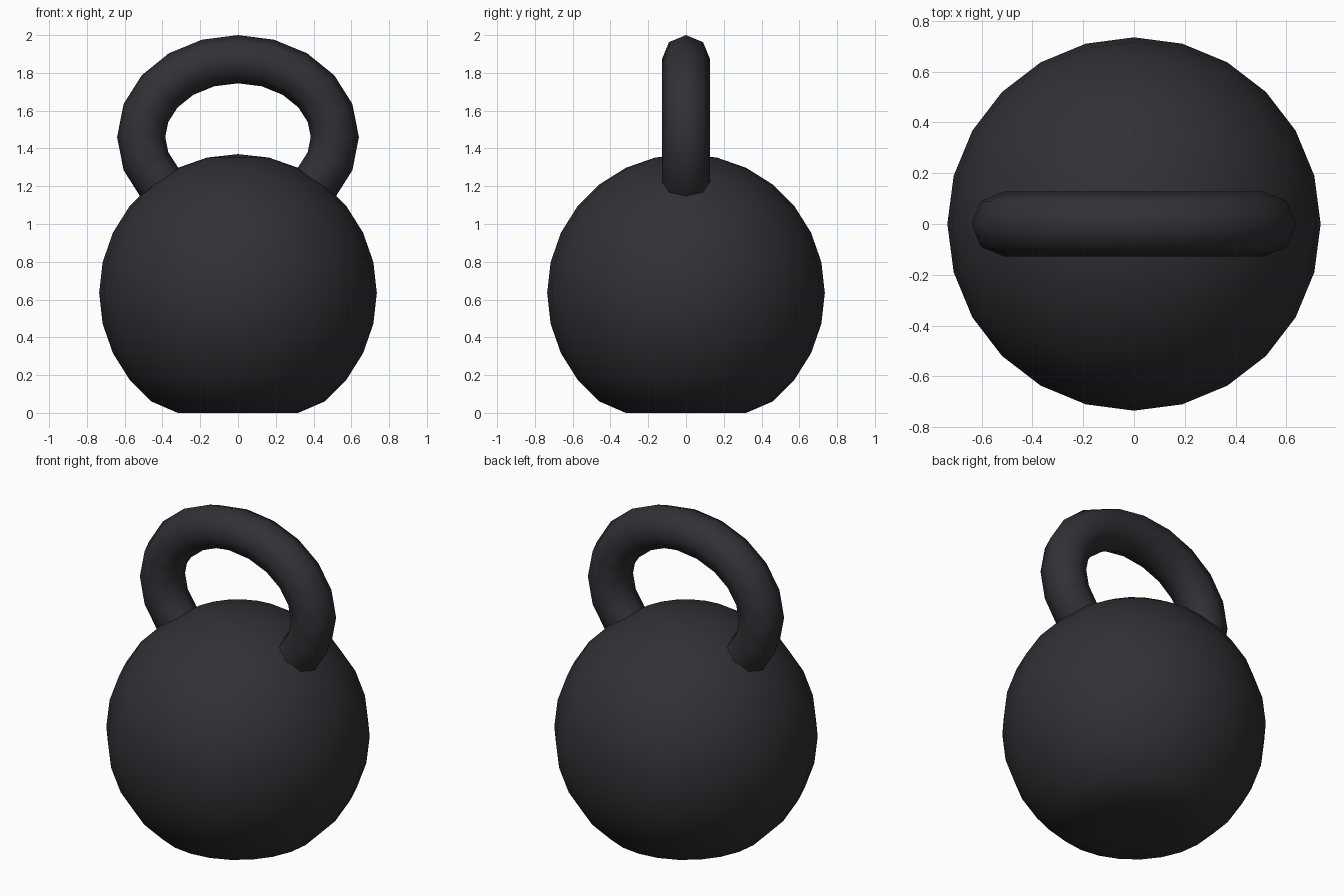
import bpy
import bmesh
from math import sin, cos, tau
from mathutils import Vector

cube = bpy.data.objects.get("Cube")
if cube:
    bpy.data.objects.remove(cube, do_unlink=True)

# Dark cast iron
iron = bpy.data.materials.new("dark_iron")
iron.use_nodes = True
iron.diffuse_color = (0.03, 0.03, 0.037, 1)
iron.node_tree.nodes["Principled BSDF"].inputs["Base Color"].default_value = iron.diffuse_color


def make_object(name, bm):
    """Turn a bmesh into a smooth iron object."""
    bmesh.ops.recalc_face_normals(bm, faces=bm.faces)
    for face in bm.faces:
        face.smooth = True
    mesh = bpy.data.meshes.new(name)
    bm.to_mesh(mesh)
    bm.free()
    mesh.materials.append(iron)
    obj = bpy.data.objects.new(name, mesh)
    bpy.context.collection.objects.link(obj)
    return obj


# Ball, with its underside pressed flat on the floor
BALL_RADIUS, BALL_Z = 0.735, 0.635
bm = bmesh.new()
bmesh.ops.create_uvsphere(bm, u_segments=24, v_segments=14, radius=BALL_RADIUS)
for vert in bm.verts:
    vert.co.z = max(0, vert.co.z + BALL_Z)
make_object("ball", bm)

# Handle: an octagonal tube swept round an upright oval, sunk into the ball
HALF_WIDTH, HALF_HEIGHT, TUBE, HANDLE_Z = 0.5125, 0.4125, 0.1275, 1.46
STEPS, SIDES = 20, 8
bm = bmesh.new()
rings = []
for i in range(STEPS):
    u = tau * i / STEPS
    centre = Vector((HALF_WIDTH * sin(u), 0, HANDLE_Z + HALF_HEIGHT * cos(u)))
    outward = Vector((sin(u) / HALF_WIDTH, 0, cos(u) / HALF_HEIGHT)).normalized()
    ring = []
    for j in range(SIDES):
        v = tau * j / SIDES
        offset = outward * cos(v) + Vector((0, 1, 0)) * sin(v)
        ring.append(bm.verts.new(centre + offset * TUBE))
    rings.append(ring)
for i, ring in enumerate(rings):
    following = rings[(i + 1) % STEPS]
    for j in range(SIDES):
        k = (j + 1) % SIDES
        bm.faces.new((ring[j], ring[k], following[k], following[j]))
make_object("handle", bm)
